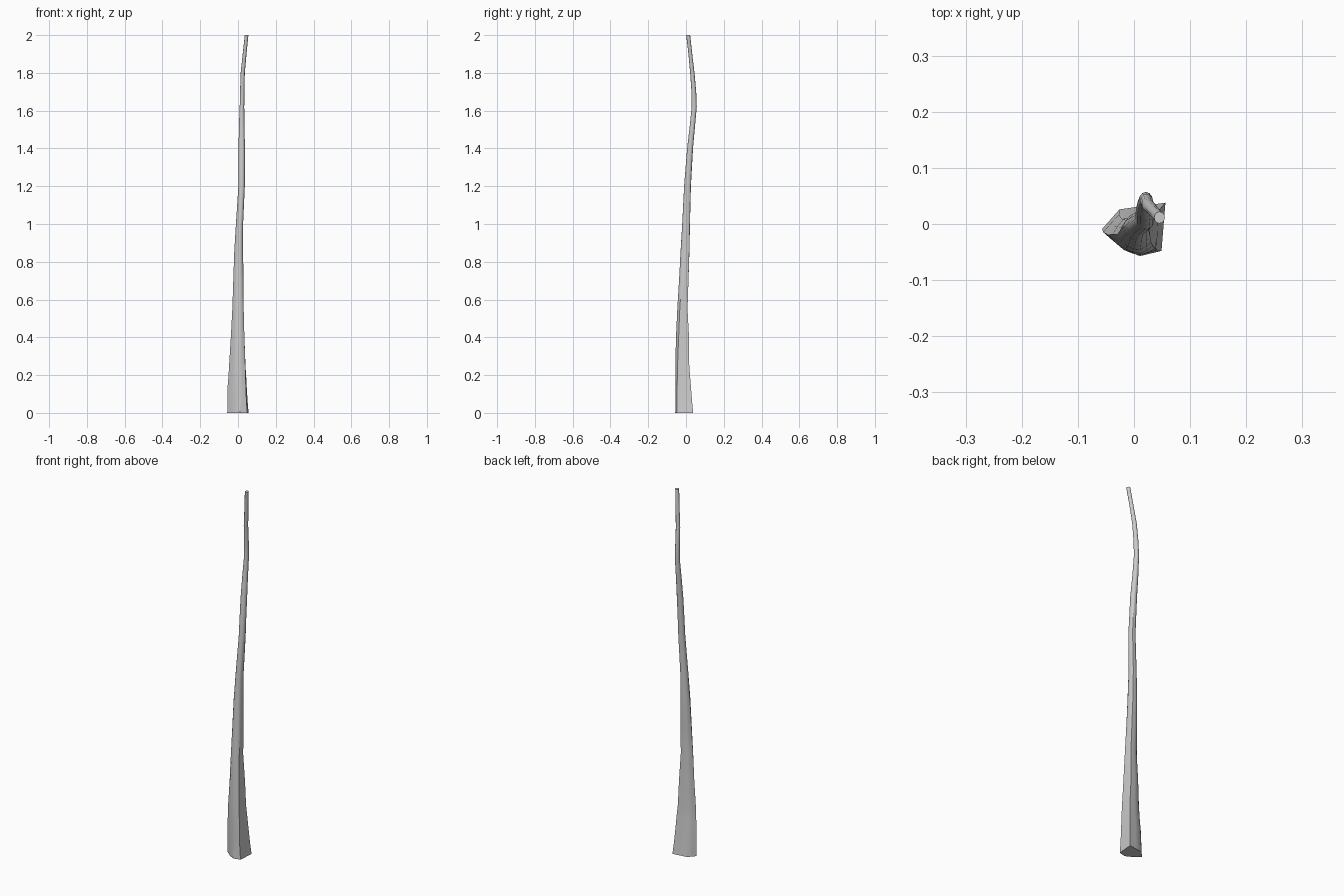
import bpy, bmesh, math

# Irregular hexagonal foot outline (x, y)
FOOT = [(-0.057, -0.009), (-0.02, -0.041), (0.011, -0.057),
        (0.049, -0.048), (0.056, 0.038), (-0.026, 0.026)]

# Stations up the trunk: z, x min, x max, y min, y max, foot-shape weight
STATIONS = [
    (0.00, -0.057, 0.056, -0.057, 0.038, 1.0),
    (0.06, -0.056, 0.051, -0.056, 0.032, 1.0),
    (0.14, -0.055, 0.046, -0.056, 0.026, 0.95),
    (0.20, -0.050, 0.043, -0.056, 0.021, 0.9),
    (0.27, -0.046, 0.039, -0.056, 0.016, 0.8),
    (0.40, -0.038, 0.034, -0.053, 0.016, 0.7),
    (0.55, -0.030, 0.030, -0.046, 0.008, 0.6),
    (0.70, -0.025, 0.029, -0.037, 0.013, 0.5),
    (0.85, -0.020, 0.027, -0.029, 0.018, 0.4),
    (1.00, -0.011, 0.027, -0.020, 0.021, 0.3),
    (1.20, 0.002, 0.036, -0.010, 0.026, 0.2),
    (1.40, 0.003, 0.037, 0.006, 0.037, 0.1),
    (1.52, 0.005, 0.034, 0.020, 0.048, 0.0),
    (1.62, 0.009, 0.033, 0.030, 0.057, 0.0),
    (1.70, 0.011, 0.034, 0.029, 0.054, 0.0),
    (1.80, 0.014, 0.036, 0.022, 0.045, 0.0),
    (1.90, 0.025, 0.045, 0.013, 0.033, 0.0),
    (2.00, 0.036, 0.055, 0.001, 0.022, 0.0),
]


def fit(points, x0, x1, y0, y1):
    """Stretch an outline to fill the given bounds."""
    xs, ys = [p[0] for p in points], [p[1] for p in points]
    sx = (x1 - x0) / (max(xs) - min(xs))
    sy = (y1 - y0) / (max(ys) - min(ys))
    return [(x0 + (x - min(xs)) * sx, y0 + (y - min(ys)) * sy) for x, y in points]


# Twelve-point foot outline (corners and edge midpoints) and matching circle
corners = []
for (ax, ay), (bx, by) in zip(FOOT, FOOT[1:] + FOOT[:1]):
    corners += [(ax, ay), ((ax + bx) / 2, (ay + by) / 2)]
angular = fit(corners, -1, 1, -1, 1)
n = len(angular)
rounded = [(math.cos(math.pi + i * math.tau / n), math.sin(math.pi + i * math.tau / n))
           for i in range(n)]

# Loft the trunk
bm = bmesh.new()
rings = []
for z, x0, x1, y0, y1, w in STATIONS:
    mix = [(a[0] * w + r[0] * (1 - w), a[1] * w + r[1] * (1 - w))
           for a, r in zip(angular, rounded)]
    rings.append([bm.verts.new((x, y, z)) for x, y in fit(mix, x0, x1, y0, y1)])
for low, high in zip(rings, rings[1:]):
    for i in range(n):
        j = (i + 1) % n
        bm.faces.new((low[i], low[j], high[j], high[i]))

# End caps
bm.faces.new(rings[0][::-1])
bm.faces.new(rings[-1])
bmesh.ops.recalc_face_normals(bm, faces=bm.faces)

mesh = bpy.data.meshes.new("trunk")
bm.to_mesh(mesh)
bm.free()
trunk = bpy.data.objects.new("trunk", mesh)
bpy.context.collection.objects.link(trunk)
bpy.context.view_layer.objects.active = trunk
trunk.select_set(True)
bpy.ops.object.shade_smooth_by_angle(angle=math.radians(40))
